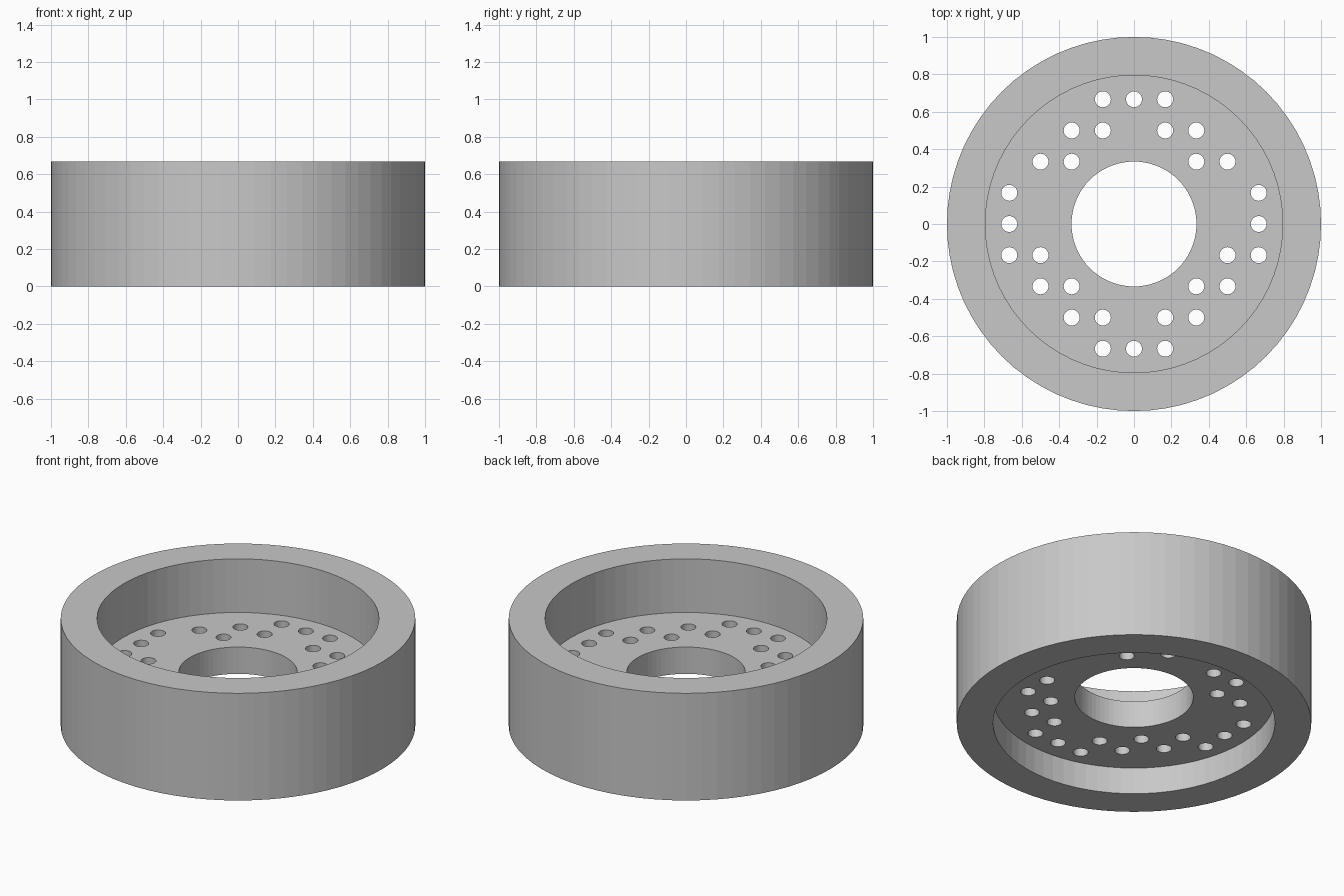
import bpy
import bmesh
import math
from mathutils import Matrix

old = bpy.data.objects.get("Cube")
if old:
    bpy.data.objects.remove(old, do_unlink=True)

HEIGHT = 0.667
PITCH = 1 / 6          # spacing of the hole grid
HOLE_RADIUS = 0.0427
SEGMENTS = 72

grey = bpy.data.materials.new("light grey")
colour = (0.58, 0.58, 0.58, 1)
grey.diffuse_color = colour
grey.use_nodes = True
grey.node_tree.nodes["Principled BSDF"].inputs["Base Color"].default_value = colour


def add_object(name, bm):
    bmesh.ops.recalc_face_normals(bm, faces=bm.faces[:])
    mesh = bpy.data.meshes.new(name)
    bm.to_mesh(mesh)
    bm.free()
    mesh.materials.append(grey)
    obj = bpy.data.objects.new(name, mesh)
    bpy.context.collection.objects.link(obj)
    return obj


def lathe(name, profile):
    """Turn a closed (radius, z) profile around the z axis."""
    bm = bmesh.new()
    rings = []
    for i in range(SEGMENTS):
        a = 2 * math.pi * i / SEGMENTS
        rings.append([bm.verts.new((r * math.cos(a), r * math.sin(a), z)) for r, z in profile])
    n = len(profile)
    for i in range(SEGMENTS):
        p, q = rings[i], rings[(i + 1) % SEGMENTS]
        for j in range(n):
            k = (j + 1) % n
            bm.faces.new((p[j], q[j], q[k], p[k]))
    return add_object(name, bm)


# Rim and recessed web, turned as one solid
wheel = lathe("wheel_ring", [
    (1.0, 0), (1.0, HEIGHT), (0.795, HEIGHT), (0.795, 2 * PITCH),
    (0.334, 2 * PITCH), (0.334, PITCH), (0.795, PITCH), (0.795, 0)])

# Pin holes: grid columns for each grid row, mirrored in x
rows = {4: (0, 1), 3: (1, 2), 2: (2, 3), 1: (4,), 0: (4,),
        -1: (3, 4), -2: (2, 3), -3: (1, 2), -4: (0, 1)}
bm = bmesh.new()
for row, columns in rows.items():
    for x in sorted({s * c for c in columns for s in (-1, 1)}):
        bmesh.ops.create_cone(
            bm, cap_ends=True, segments=24, radius1=HOLE_RADIUS, radius2=HOLE_RADIUS,
            depth=0.3, matrix=Matrix.Translation((x * PITCH, row * PITCH, 1.5 * PITCH)))
cutter = add_object("hole_cutter", bm)
cutter.hide_render = True

# Cut the holes, then drop the cutter
cut = wheel.modifiers.new("pin holes", "BOOLEAN")
cut.operation = "DIFFERENCE"
cut.solver = "EXACT"
cut.object = cutter
bpy.ops.object.select_all(action="DESELECT")
wheel.select_set(True)
bpy.context.view_layer.objects.active = wheel
bpy.ops.object.modifier_apply(modifier=cut.name)
bpy.data.objects.remove(cutter, do_unlink=True)
